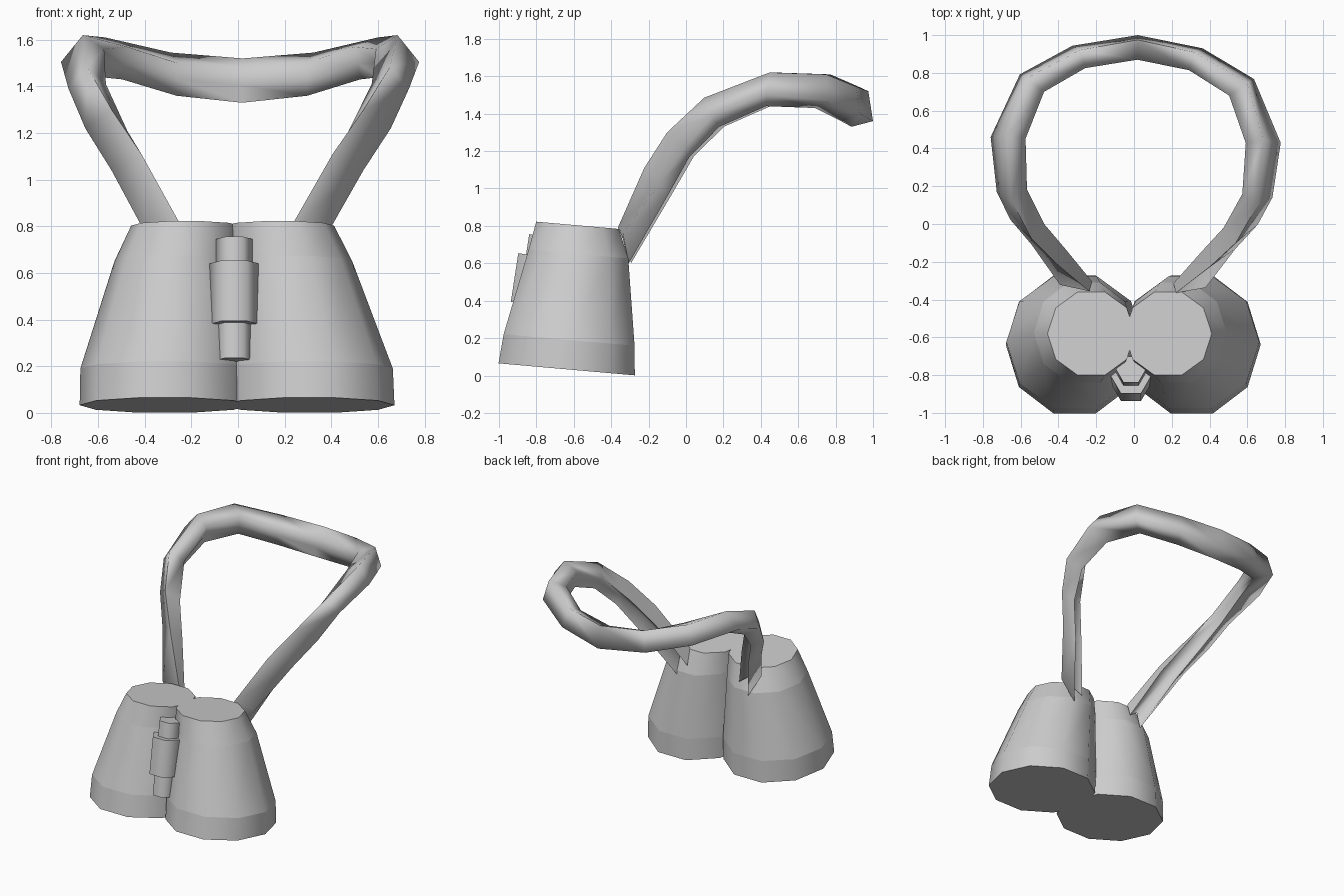
import bpy, bmesh, math
from mathutils import Vector

if "Cube" in bpy.data.objects:
    bpy.data.objects.remove(bpy.data.objects["Cube"])

grey = bpy.data.materials.new("light_grey")
grey.diffuse_color = (0.6, 0.6, 0.6, 1)
grey.use_nodes = True
grey.node_tree.nodes["Principled BSDF"].inputs["Base Color"].default_value = grey.diffuse_color


def loft(name, rings, smooth_angle, banded=False):
    """Skin a list of closed rings and cap both ends."""
    bm = bmesh.new()
    rows = [[bm.verts.new(p) for p in ring] for ring in rings]
    n = len(rows[0])
    for a, b in zip(rows, rows[1:]):
        for i in range(n):
            j = (i + 1) % n
            bm.faces.new((a[i], a[j], b[j], b[i]))
    bm.faces.new(rows[0])
    bm.faces.new(rows[-1])
    bmesh.ops.recalc_face_normals(bm, faces=bm.faces)
    mesh = bpy.data.meshes.new(name)
    bm.to_mesh(mesh)
    bm.free()
    mesh.materials.append(grey)
    ob = bpy.data.objects.new(name, mesh)
    bpy.context.collection.objects.link(ob)
    bpy.ops.object.select_all(action='DESELECT')
    ob.select_set(True)
    bpy.context.view_layer.objects.active = ob
    bpy.ops.object.shade_smooth_by_angle(angle=math.radians(smooth_angle))
    if banded:  # keep the ring between two bands crisp
        for e in mesh.edges:
            if e.vertices[0] // n == e.vertices[1] // n:
                e.use_edge_sharp = True
    return ob


def ring(cx, cy, cz, rx, ry, sides, slope):
    """Elliptic ring whose front edge is tilted upward by slope."""
    pts = []
    for i in range(sides):
        a = 2 * math.pi * i / sides
        dy = ry * math.sin(a)
        pts.append(Vector((cx + rx * math.cos(a), cy + dy, cz - slope * dy)))
    return pts


# Two ten-sided barrels: bottom rim, band, shoulder, eyepiece
# (lean, offset, y, z, radius x, radius y)
barrel = [(-0.004, 0.310, -0.638, 0.033, 0.365, 0.383),
          (-0.006, 0.305, -0.625, 0.19, 0.365, 0.368),
          (-0.020, 0.243, -0.575, 0.65, 0.267, 0.28),
          (-0.023, 0.203, -0.58, 0.803, 0.232, 0.232)]
for side, label in ((-1, "left_barrel"), (1, "right_barrel")):
    loft(label, [ring(lean + side * cx, cy, cz, side * rx, ry, 10, 0.088)
                 for lean, cx, cy, cz, rx, ry in barrel], 40, True)


# Hexagonal hinge: thin pin inside a thicker sleeve, on a leaning axis
def hinge_part(name, z0, z1, r, dy):
    rings = [ring(-0.016, -0.77 + dy - 0.153 * (0.745 - z), z, r, r, 6, 0.153)
             for z in (z0, z1)]
    loft(name, rings, 65)


hinge_part("hinge_pin", 0.225, 0.745, 0.079, 0)
hinge_part("hinge_sleeve", 0.38, 0.64, 0.107, -0.018)

# Neck strap: each station is top, outer, lower and inner edge,
# followed by the depth of the groove under it
half = [
    ((0.23, -0.36, 0.79), (0.385, -0.33, 0.76), (0.295, -0.30, 0.60), (0.215, -0.31, 0.68), 0.9),
    ((0.41, -0.215, 1.11), (0.54, -0.12, 1.04), (0.45, -0.09, 0.96), (0.36, -0.14, 1.01), 0.7),
    ((0.54, -0.09, 1.30), (0.655, 0.01, 1.22), (0.56, 0.03, 1.17), (0.475, -0.01, 1.21), 0.5),
    ((0.65, 0.11, 1.485), (0.73, 0.155, 1.39), (0.62, 0.19, 1.33), (0.57, 0.17, 1.41), 0.2),
    ((0.675, 0.46, 1.62), (0.768, 0.445, 1.505), (0.60, 0.44, 1.44), (0.583, 0.44, 1.56), 0),
    ((0.585, 0.76, 1.61), (0.62, 0.78, 1.47), (0.51, 0.70, 1.43), (0.49, 0.69, 1.57), 0),
    ((0.305, 0.915, 1.545), (0.345, 0.937, 1.40), (0.28, 0.835, 1.36), (0.275, 0.82, 1.50), 0),
    ((0, 0.975, 1.52), (0, 1.0, 1.36), (0, 0.885, 1.33), (0, 0.87, 1.48), 0),
]


def section(top, outer, lower, inner, groove):
    top, outer, lower, inner = map(Vector, (top, outer, lower, inner))
    fold = (lower + inner) / 2
    fold = fold.lerp((top + outer) / 2, 0.8 * groove)
    return [top, outer, lower, fold, inner]


right = [section(*s) for s in half]
left = [[Vector((-p.x, p.y, p.z)) for p in s] for s in reversed(right[:-1])]
strap = loft("neck_strap", right + left, 100)
strap.rotation_euler.z = -0.02  # worn very slightly askew
